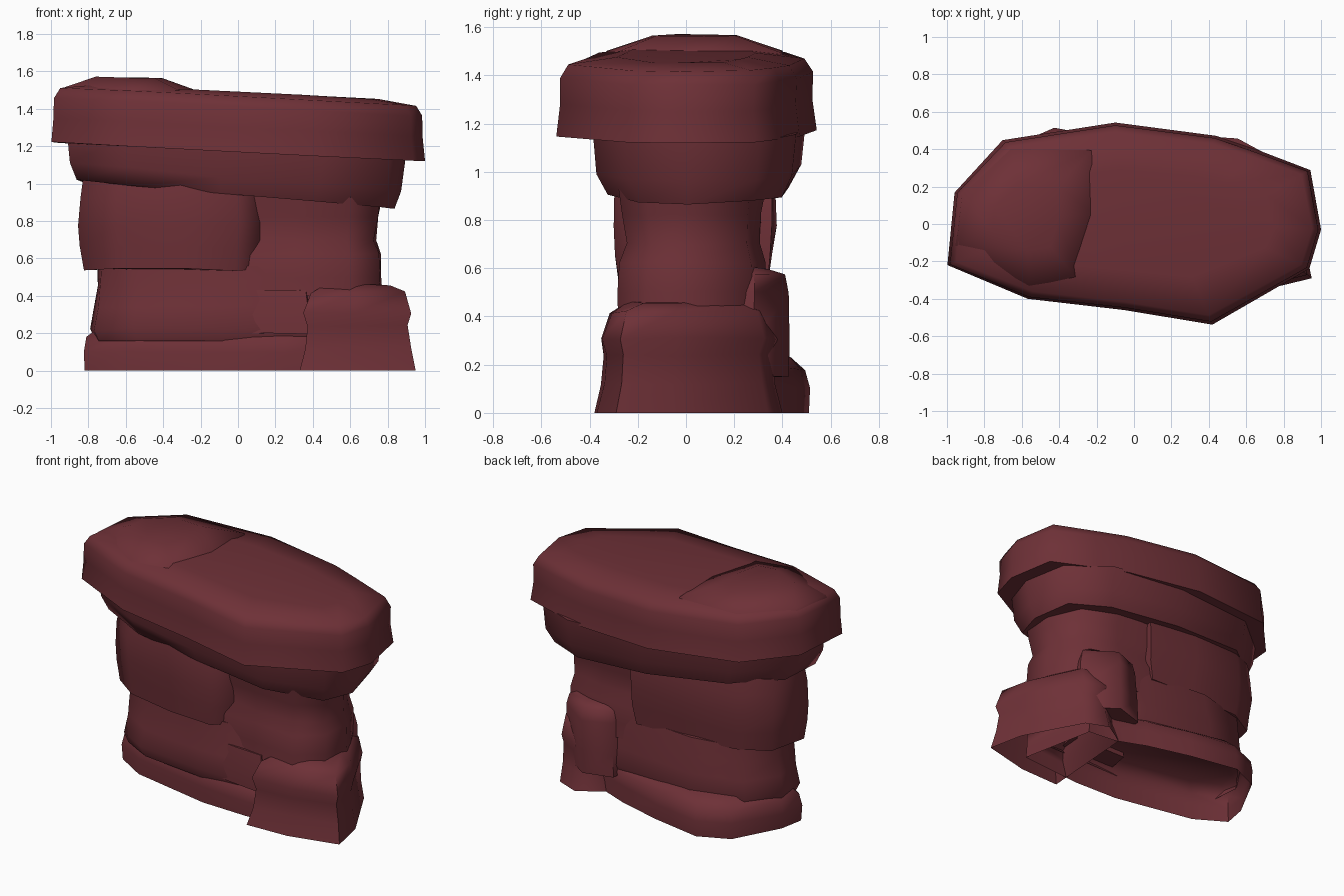
import bpy, bmesh, math, random

cube = bpy.data.objects.get("Cube")
if cube:
    bpy.data.objects.remove(cube, do_unlink=True)

random.seed(4)
stone = bpy.data.materials.new("dark red stone")
stone.use_nodes = True
stone.diffuse_color = (0.155, 0.03, 0.038, 1)
stone.node_tree.nodes["Principled BSDF"].inputs["Base Color"].default_value = stone.diffuse_color
stone.node_tree.nodes["Principled BSDF"].inputs["Roughness"].default_value = 0.9


def rock(name, outline, levels, tilt=0.0, rough=0.007, open_bottom=False, angle=65):
    """Loft an outline through (z, inset) levels; tilt slopes it along x."""
    xs, ys = [p[0] for p in outline], [p[1] for p in outline]
    cx, cy = (min(xs) + max(xs)) / 2, (min(ys) + max(ys)) / 2
    hx, hy = (max(xs) - min(xs)) / 2, (max(ys) - min(ys)) / 2
    bm = bmesh.new()
    rings = []
    for z, inset in levels:
        ring = []
        for x, y in outline:
            px = cx + (x - cx) * (1 - inset / hx)
            py = cy + (y - cy) * (1 - inset / hy)
            j = [random.uniform(-rough, rough) if z > 0 else 0 for _ in range(3)]
            ring.append(bm.verts.new((px + j[0], py + j[1], z + tilt * px + j[2])))
        rings.append(ring)
    n = len(outline)
    for a, b in zip(rings, rings[1:]):
        for i in range(n):
            k = (i + 1) % n
            bm.faces.new((a[i], a[k], b[k], b[i]))
    bm.faces.new(rings[-1])
    if not open_bottom:
        bm.faces.new(rings[0][::-1])
    bmesh.ops.recalc_face_normals(bm, faces=bm.faces)
    mesh = bpy.data.meshes.new(name)
    bm.to_mesh(mesh)
    bm.free()
    mesh.materials.append(stone)
    obj = bpy.data.objects.new(name, mesh)
    bpy.context.collection.objects.link(obj)
    bpy.ops.object.select_all(action="DESELECT")
    obj.select_set(True)
    bpy.context.view_layer.objects.active = obj
    bpy.ops.object.shade_smooth_by_angle(angle=math.radians(angle))
    return obj


# Cap slab, with a low rise on its left half
rock("cap_slab",
     [(-1, -.22), (-.57, -.4), (-.05, -.46), (.42, -.54), (.94, -.24), (1, -.03), (.94, .29),
      (.65, .4), (.44, .47), (-.1, .54), (-.7, .45), (-.96, .17)],
     [(1.17, .14), (1.17, 0), (1.3, .015), (1.41, .015), (1.465, .05), (1.49, .25)],
     tilt=-.05, rough=.003, angle=80)
rock("cap_rise",
     [(-.96, -.12), (-.56, -.34), (-.3, -.3), (-.2, .05), (-.22, .4), (-.66, .41), (-.93, .16)],
     [(1.45, 0), (1.49, .01), (1.555, .2)], tilt=-.02, rough=.002, angle=80)

# Second slab under the cap
rock("neck_slab",
     [(-.92, -.16), (-.6, -.3), (-.1, -.35), (.45, -.38), (.82, -.24), (.89, 0), (.84, .3),
      (.55, .45), (0, .49), (-.6, .4), (-.88, .16)],
     [(.945, .14), (.94, .06), (1.03, .015), (1.2, 0)], tilt=-.085)

# Two large blocks in the middle of the stack
rock("left_middle_block",
     [(-.85, -.07), (-.65, -.23), (-.3, -.3), (0, -.3), (.12, -.22), (.16, .36),
      (-.2, .37), (-.6, .33), (-.79, .22)],
     [(.54, .08), (.54, .025), (.66, .01), (.78, 0), (.92, .005), (1.02, .02)])
rock("right_middle_block",
     [(.02, -.23), (.3, -.26), (.6, -.28), (.76, -.16), (.77, .05), (.66, .27), (.4, .33), (0, .32)],
     [(.4, 0), (.5, 0), (.62, 0), (.7, .03), (.82, .015), (.93, 0)])

# Lower course and wide foot, open underneath
rock("lower_course",
     [(-.76, -.1), (-.55, -.22), (-.1, -.28), (.5, -.27), (.72, -.1), (.62, .28),
      (.2, .35), (-.3, .4), (-.64, .31), (-.78, .1)],
     [(.16, .02), (.22, -.005), (.34, .01), (.45, .025), (.56, .035)], open_bottom=True)
rock("foot_slab",
     [(-.82, -.04), (-.62, -.16), (-.07, -.27), (.25, -.28), (.7, -.24), (.6, .27), (.4, .29),
      (.2, .37), (-.1, .45), (-.43, .51), (-.63, .42), (-.79, .12)],
     [(0, 0), (.1, 0), (.18, .01), (.23, .08)], open_bottom=True)

# Waisted block at the right end
rock("right_end_block",
     [(.33, -.38), (.62, -.37), (.95, -.29), (.9, -.05), (.69, .34), (.54, .4), (.38, .3)],
     [(0, 0), (.12, .03), (.24, .04), (.31, .025), (.42, .06), (.46, .14)], open_bottom=True)

# Small loose stones on the front and back
rock("front_wedge_stone",
     [(-.02, -.26), (.15, -.29), (.38, -.31), (.42, -.1), (0, -.1)],
     [(.2, 0), (.3, .005), (.43, .03)])
rock("back_right_stone",
     [(.25, .2), (.66, .13), (.69, .28), (.47, .43), (.28, .37)],
     [(.15, 0), (.3, 0), (.5, .01), (.57, .025), (.6, .08)])
